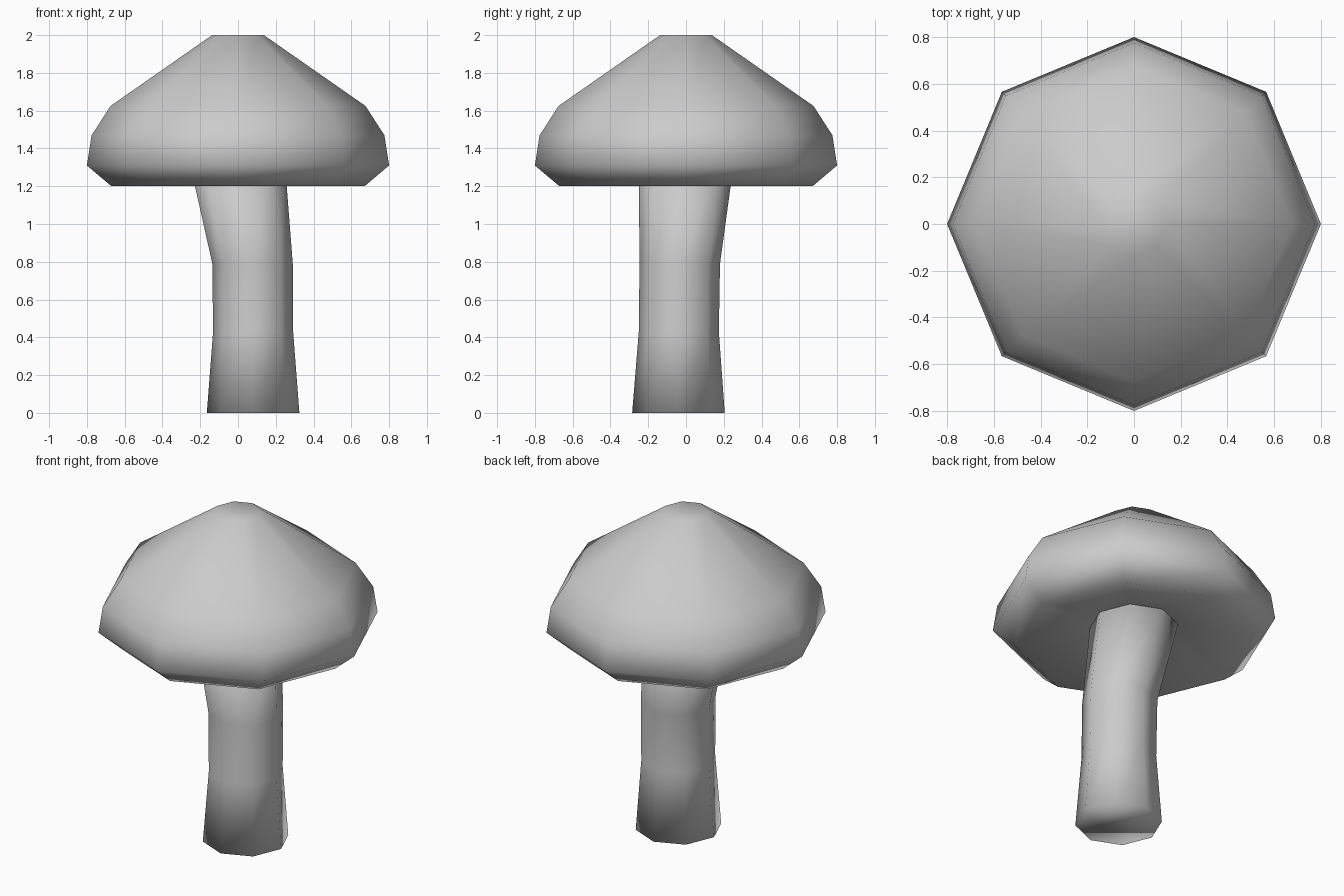
import bpy, bmesh, math

if "Cube" in bpy.data.objects:
    bpy.data.objects.remove(bpy.data.objects["Cube"])

SIDES = 8

def lathe(name, rings):
    """Loft octagonal rings (x, y, z, radius), close both ends, shade smooth."""
    bm = bmesh.new()
    loops = []
    for cx, cy, z, r in rings:
        loops.append([bm.verts.new((cx + r * math.cos(2 * math.pi * i / SIDES),
                                    cy + r * math.sin(2 * math.pi * i / SIDES), z))
                      for i in range(SIDES)])
    for a, b in zip(loops, loops[1:]):
        for i in range(SIDES):
            j = (i + 1) % SIDES
            bm.faces.new((a[i], a[j], b[j], b[i]))
    bm.faces.new(loops[0][::-1])
    bm.faces.new(loops[-1])
    bmesh.ops.recalc_face_normals(bm, faces=bm.faces[:])
    for f in bm.faces:
        f.smooth = True
    mesh = bpy.data.meshes.new(name)
    bm.to_mesh(mesh)
    bm.free()
    obj = bpy.data.objects.new(name, mesh)
    bpy.context.collection.objects.link(obj)
    return obj

# Bent stem, reaching up into the hollow of the cap
lathe("stem", [(0.08, -0.04, 0.0, 0.245),
               (0.08, -0.038, 0.43, 0.212),
               (0.077, -0.033, 0.79, 0.213),
               (0.0, 0.0, 1.3, 0.25)])

# Cap: hollowed underside, rolled rim, sloping crown with a small flat top
cap_profile = [(0.25, 1.305), (0.67, 1.2), (0.80, 1.31),
               (0.775, 1.47), (0.675, 1.625), (0.137, 2.0)]
lathe("cap", [(0, 0, z, r) for r, z in cap_profile])
